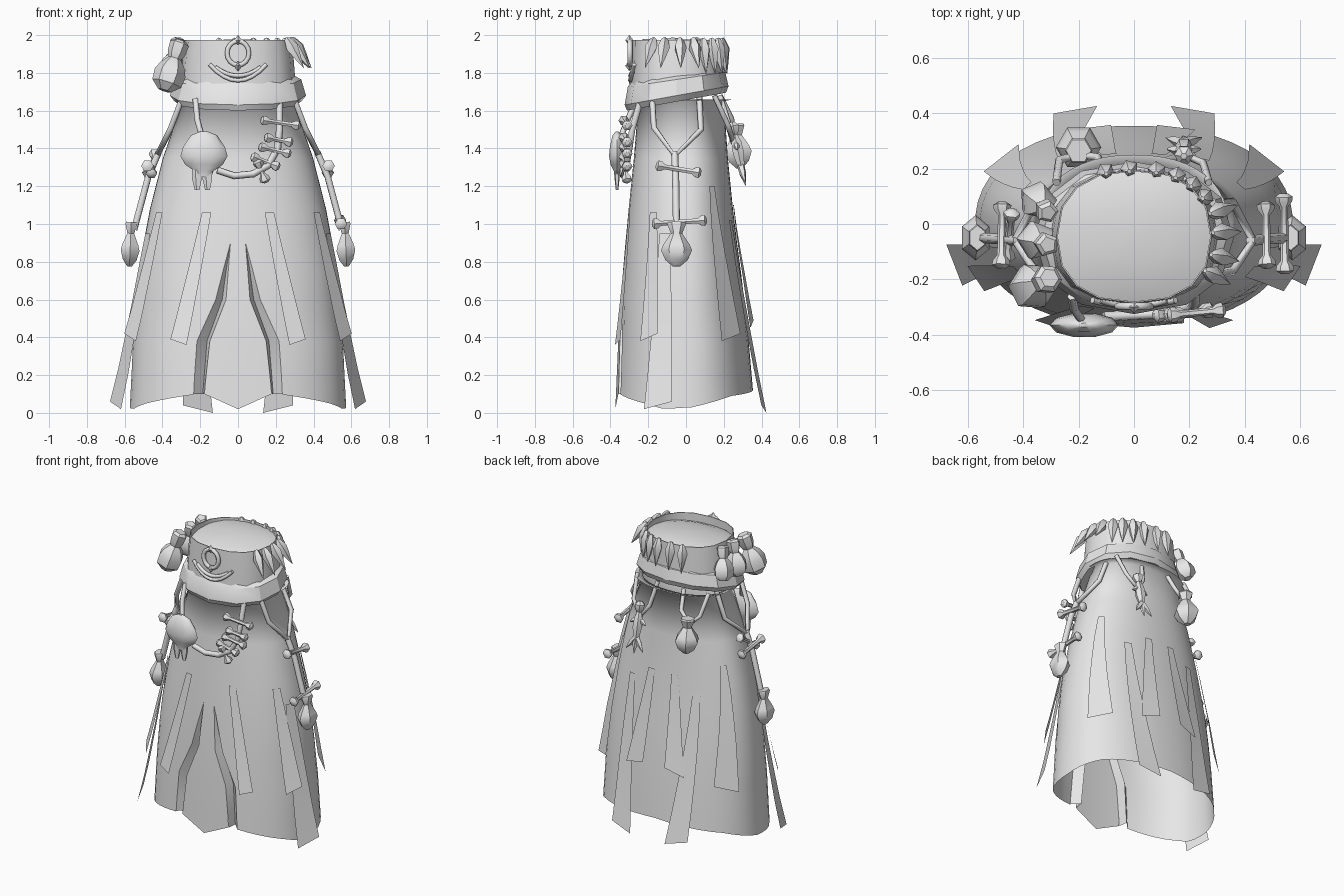
import bpy, bmesh, math
from mathutils import Vector, Matrix

if "Cube" in bpy.data.objects:
    bpy.data.objects.remove(bpy.data.objects["Cube"])

grey = bpy.data.materials.new("plain grey")
grey.use_nodes = True
grey.diffuse_color = (0.8, 0.8, 0.8, 1)
grey.node_tree.nodes["Principled BSDF"].inputs["Base Color"].default_value = (0.8, 0.8, 0.8, 1)


def finish(name, bm, angle=40):
    mesh = bpy.data.meshes.new(name)
    bm.to_mesh(mesh)
    bm.free()
    ob = bpy.data.objects.new(name, mesh)
    bpy.context.collection.objects.link(ob)
    mesh.materials.append(grey)
    bpy.ops.object.select_all(action='DESELECT')
    ob.select_set(True)
    bpy.context.view_layer.objects.active = ob
    bpy.ops.object.shade_smooth_by_angle(angle=math.radians(angle))


def interp(x, xs, ys):
    if x <= xs[0]:
        return ys[0]
    for i in range(len(xs) - 1):
        if x <= xs[i + 1]:
            t = (x - xs[i]) / (xs[i + 1] - xs[i])
            return ys[i] + t * (ys[i + 1] - ys[i])
    return ys[-1]


def spow(v, p):
    return math.copysign(abs(v) ** p, v)


# Skirt surface: half width, front depth and back depth by height
Z = [0, .4, .7, 1.0, 1.3, 1.66]
RX = [.575, .555, .53, .485, .415, .29]
RF = [.375, .358, .338, .312, .28, .25]
RB = [.365, .33, .297, .257, .225, .20]


def surf(a, z, off=0.0):
    """Point on the skirt; angle 0 is the front, +90 degrees is +x."""
    s, c = spow(math.sin(a), .9), spow(math.cos(a), .9)
    depth = interp(z, Z, RF if c > 0 else RB)
    return Vector((s * (interp(z, Z, RX) + off), -c * (depth + off), z))


def grid(bm, fn, nu, nv):
    rows = [[bm.verts.new(fn(i / nu, j)) for i in range(nu + 1)] for j in range(nv)]
    for r0, r1 in zip(rows, rows[1:]):
        for i in range(nu):
            bm.faces.new((r0[i], r1[i], r1[i + 1], r0[i + 1]))


# Skirt shell, centre panel and the two folds sunk between them
ROWS = [1.66, 1.65, 1.35, 1.08, .9, .75, .6, .38, .2, 0]
SZ = [.1, .38, .6, .9]


def hem(a):
    d = abs((math.degrees(a) + 180) % 360 - 180)
    return interp(d, [20, 60, 74, 94, 130, 180], [.10, .045, .02, .03, .09, .12])


def shell_edge(z):
    return interp(z, SZ, [.22, .2, .1, .03]) / interp(z, Z, RX)


def panel_edge(z):
    return interp(z, SZ, [.16, .13, .05, .03]) / interp(z, Z, RX)


def shell(t, j):
    z = ROWS[j]
    s = shell_edge(z)
    a = s + t * (2 * math.pi - 2 * s)
    return surf(a, z if z else hem(a), .05 if j == 0 else 0)


def panel(t, j):
    z = ROWS[j]
    a = (2 * t - 1) * panel_edge(z)
    return surf(a, z if z else .02 + .08 * abs(2 * t - 1), .05 if j == 0 else 0)


bm = bmesh.new()
grid(bm, shell, 44, len(ROWS))
grid(bm, panel, 2, len(ROWS))
bmesh.ops.remove_doubles(bm, verts=bm.verts, dist=.001)
finish("skirt", bm, 100)

for side, n in ((1, "left"), (-1, "right")):
    def fold(t, j):
        z = ROWS[4 + j] or .10
        a = panel_edge(z) + t * (shell_edge(z) - panel_edge(z))
        sink = -.06 * min(1, (.9 - z) / .4) if t == .5 else 0
        p = surf(a, z, sink)
        p.x *= side
        return p
    bm = bmesh.new()
    grid(bm, fold, 2, len(ROWS) - 4)
    finish(f"{n}_front_fold", bm)

# Loose cloth strips: angle, height, width at top and bottom, offset, hem slant
STRIPS = [(18, 1.06, .05, 29, .36, .09, .04, .03), (59, 1.06, .05, 65, .38, .11, .06, .04),
          (72, .95, .06, 74, .02, .16, .09, .04), (122, 1.2, .04, 128, .38, .16, .03, .04),
          (152, 1.02, .05, 163, .04, .16, .06, -.04), (171, 1.1, .05, 167, .45, .14, .025, .04)]
for k, (a0, z0, w0, a1, z1, w1, off, slant) in enumerate(STRIPS):
    for side in (1, -1):
        def strip(t, j):
            f = j / 5
            z = z0 + (z1 - z0) * f
            a = math.radians(a0 + (a1 - a0) * f)
            w = w0 + (w1 - w0) * f
            p = surf(a, z, .008 + off * f * f)
            tang = (surf(a + .02, z) - surf(a - .02, z)).normalized()
            p += tang * w * (t - .5)
            p.z += slant * t * f
            p.x *= side
            return p
        bm = bmesh.new()
        grid(bm, strip, 2, 6)
        finish(f"cloth_strip_{k}_{'left' if side > 0 else 'right'}", bm)


# Waistband rings: half width, half depth, centre y, height, front-to-back tilt
def rings(name, prof, sides=16, cap=False, angle=40, square=.85):
    bm = bmesh.new()
    loops = []
    for rx, ry, yc, z, tilt in prof:
        loop = []
        for i in range(sides):
            a = 2 * math.pi * i / sides
            y = -spow(math.cos(a), square) * ry
            loop.append(bm.verts.new((spow(math.sin(a), square) * rx, yc + y, z + tilt * y)))
        loops.append(loop)
    for l0, l1 in zip(loops, loops[1:]):
        for i in range(sides):
            n = (i + 1) % sides
            bm.faces.new((l0[i], l1[i], l1[n], l0[n]))
    if cap:
        bm.faces.new(loops[0])
    finish(name, bm, angle)


rings("waistband", [(.275, .235, -.045, 1.92, 0), (.275, .235, -.045, 1.975, 0),
                    (.28, .24, -.045, 1.975, 0), (.295, .242, -.045, 1.87, 0),
                    (.305, .245, -.045, 1.74, .08)])
rings("waistband_roll", [(.29, .23, -.045, 1.79, .10), (.335, .258, -.05, 1.765, .15),
                         (.36, .275, -.05, 1.68, .18), (.335, .262, -.05, 1.648, .18),
                         (.26, .20, -.05, 1.655, .14)], 12, False, 30, .92)
rings("waist_cap", [(.03, .03, -.045, 1.973, .09), (.12, .10, -.045, 1.968, .09),
                    (.21, .18, -.045, 1.957, .09), (.277, .237, -.045, 1.938, .09)], 24, True)


# Turned part along a direction
def lathe(name, prof, pos, axis=(0, 0, -1), sides=6, flat=None, angle=40):
    axis = Vector(axis).normalized()
    rot = axis.to_track_quat('Z', 'Y').to_matrix().to_4x4()
    m = Matrix.Translation(pos) @ rot
    if flat:  # squash along a world direction
        m = Matrix.Translation(pos) @ Matrix.Scale(flat[0], 4, Vector(flat[1])) @ rot
    bm = bmesh.new()
    prev = None
    for r, h in prof:
        loop = [bm.verts.new(m @ Vector((r * math.cos(2 * math.pi * i / sides),
                r * math.sin(2 * math.pi * i / sides), h))) for i in range(sides)]
        if prev:
            for i in range(sides):
                n = (i + 1) % sides
                bm.faces.new((prev[i], prev[n], loop[n], loop[i]))
        else:
            bm.faces.new(loop[::-1])
        prev = loop
    bm.faces.new(prev)
    finish(name, bm, angle)


def cord(name, pts, r=.013):
    cu = bpy.data.curves.new(name, 'CURVE')
    cu.dimensions = '3D'
    cu.bevel_depth, cu.bevel_resolution, cu.use_fill_caps = r, 1, True
    sp = cu.splines.new('POLY')
    sp.points.add(len(pts) - 1)
    for p, q in zip(sp.points, pts):
        p.co = (*q, 1)
    cu.materials.append(grey)
    ob = bpy.data.objects.new(name, cu)
    bpy.context.collection.objects.link(ob)


def bone(name, p, q, r=.014):
    p, q = Vector(p), Vector(q)
    L = (q - p).length
    lathe(name, [(r, 0), (r * 2.2, .012), (r * 2, .03), (r, .048), (r, L - .048),
                 (r * 2, L - .03), (r * 2.2, L - .012), (r, L)], p, q - p)


POUCH = [(.045, 0), (.05, .01), (.03, .06), (.07, .12), (.082, .15), (.06, .2), (.02, .235)]
GOURD = [(.035, 0), (.052, .015), (.048, .07), (.035, .10), (.065, .135), (.085, .18), (.08, .24), (.035, .28)]

# Teeth around the back and left of the waistband
for i in range(10):
    a = math.radians(62 + i * 15)
    out = Vector((math.sin(a), -math.cos(a), 0))
    pos = Vector((spow(out.x, .85) * .285, -.045 + spow(out.y, .85) * .235, 1.985))
    lathe(f"tooth_{i}", [(.008, 0), (.018, .01), (.034, .06), (.02, .12), (.001, .19)],
          pos, out * (.65 if i < 4 else .15) + Vector((0, 0, -1)), 5)

# Gourds along the right of the waistband
lathe("large_gourd", GOURD, (-.305, -.195, 1.97), (-.32, -.16, -1), 6)
for i, (y, lean, s) in enumerate([(-.075, .1, .85), (.04, .3, .8)]):
    lathe(f"small_gourd_{i}", [(r * s, h * s) for r, h in GOURD], (-.31, y, 1.98), (-.25, lean, -1), 5)

# Front emblem: ring, spikes and two crescents
cord("emblem_ring", [(.058 * math.sin(math.pi * i / 8), -.297, 1.905 + .064 * math.cos(math.pi * i / 8))
                     for i in range(17)], .014)
for n, z0, d in (("top", 1.95, 1), ("bottom", 1.86, -1)):
    lathe(f"emblem_{n}_spike", [(.005, 0), (.022, .022), (.001, .05)], (0, -.30, z0), (0, 0, d), 4)
for n, w, low, top in (("inner", .12, 1.785, 1.83), ("outer", .15, 1.76, 1.845)):
    cord(f"emblem_{n}_crescent", [(w * t / 4, -.295 + .02 * (t / 4) ** 2, low + (top - low) * (t / 4) ** 2)
                                  for t in range(-4, 5)], .012)

# Front skull on a strap
cord("skull_strap", [(-.225, -.26, 1.66), (-.215, -.31, 1.55), (-.19, -.345, 1.46)], .016)
lathe("skull", [(.02, 0), (.07, .02), (.11, .08), (.125, .13), (.10, .175), (.05, .21), (.04, .24)],
      (-.18, -.365, 1.49), (0, 0, -1), 10, (.36, (0, 1, 0)))
for i, x in enumerate((-.215, -.16)):
    lathe(f"skull_tusk_{i}", [(.03, 0), (.028, .06), (.014, .12)], (x, -.365, 1.30), (0, 0, -1), 5,
          (.5, (0, 1, 0)))

# Front cord threaded with bones
cord("front_cord", [(.22, -.24, 1.66), (.22, -.285, 1.5), (.21, -.30, 1.4), (.16, -.315, 1.31),
                    (.08, -.325, 1.265), (-.02, -.33, 1.255), (-.11, -.335, 1.285)], .019)
for i, (x0, z0, x1, z1) in enumerate([(.12, 1.55, .33, 1.52), (.14, 1.46, .29, 1.43),
                                      (.11, 1.41, .28, 1.37), (.07, 1.36, .22, 1.30),
                                      (.10, 1.34, .15, 1.22)]):
    bone(f"front_bone_{i}", (x0, -.33, z0), (x1, -.31, z1), .013)

# Side cords with a bone and a pouch, one on each side
for side, n in ((1, "left"), (-1, "right")):
    cord(f"{n}_side_fork", [(side * x, y, z) for x, y, z in
         [(.29, -.18, 1.68), (.355, -.17, 1.51), (.43, -.06, 1.36), (.355, .08, 1.5), (.28, .07, 1.68)]], .016)
    cord(f"{n}_side_strap", [(side * .42, -.06, 1.38), (side * .475, -.055, 1.25), (side * .55, -.05, .97)], .019)
    bone(f"{n}_upper_bone", (side * .48, -.16, 1.31), (side * .475, .08, 1.27), .015)
    lathe(f"{n}_side_pouch", POUCH, (side * .565, -.05, 1.01), (side * .06, 0, -1), 6, (.7, (1, 0, 0)))
bone("left_lower_bone", (.545, -.18, 1.0), (.54, .11, 1.02), .015)
bone("right_crossed_bone", (-.46, -.13, 1.26), (-.44, .05, 1.38), .014)

# Back pouch on a forked cord
cord("back_pouch_fork", [(-.28, .15, 1.68), (-.27, .23, 1.55), (-.20, .25, 1.48),
                         (-.13, .24, 1.56), (-.11, .18, 1.68)], .015)
lathe("back_pouch", POUCH, (-.20, .265, 1.53), (0, .08, -1), 6)

# Back claw charm: knob, stem, arms and spread toes
cord("claw_fork", [(.09, .18, 1.68), (.12, .23, 1.52), (.18, .25, 1.43), (.25, .22, 1.53), (.27, .15, 1.68)], .014)
lathe("claw_stem", [(.012, 0), (.035, .02), (.032, .045), (.016, .07), (.03, .11), (.034, .17), (.02, .24)],
      (.18, .245, 1.54), (0, .2, -1))
for i, dx in enumerate((-.06, 0, .06)):
    lathe(f"claw_toe_{i}", [(.02, 0), (.018, .05), (.002, .11)], (.18, .29, 1.31), (dx, .02, -.08), 5)
for i, dx in enumerate((-1, 1)):
    lathe(f"claw_arm_{i}", [(.016, 0), (.016, .04), (.004, .07)], (.18, .265, 1.43), (dx, .1, -.6), 5)
